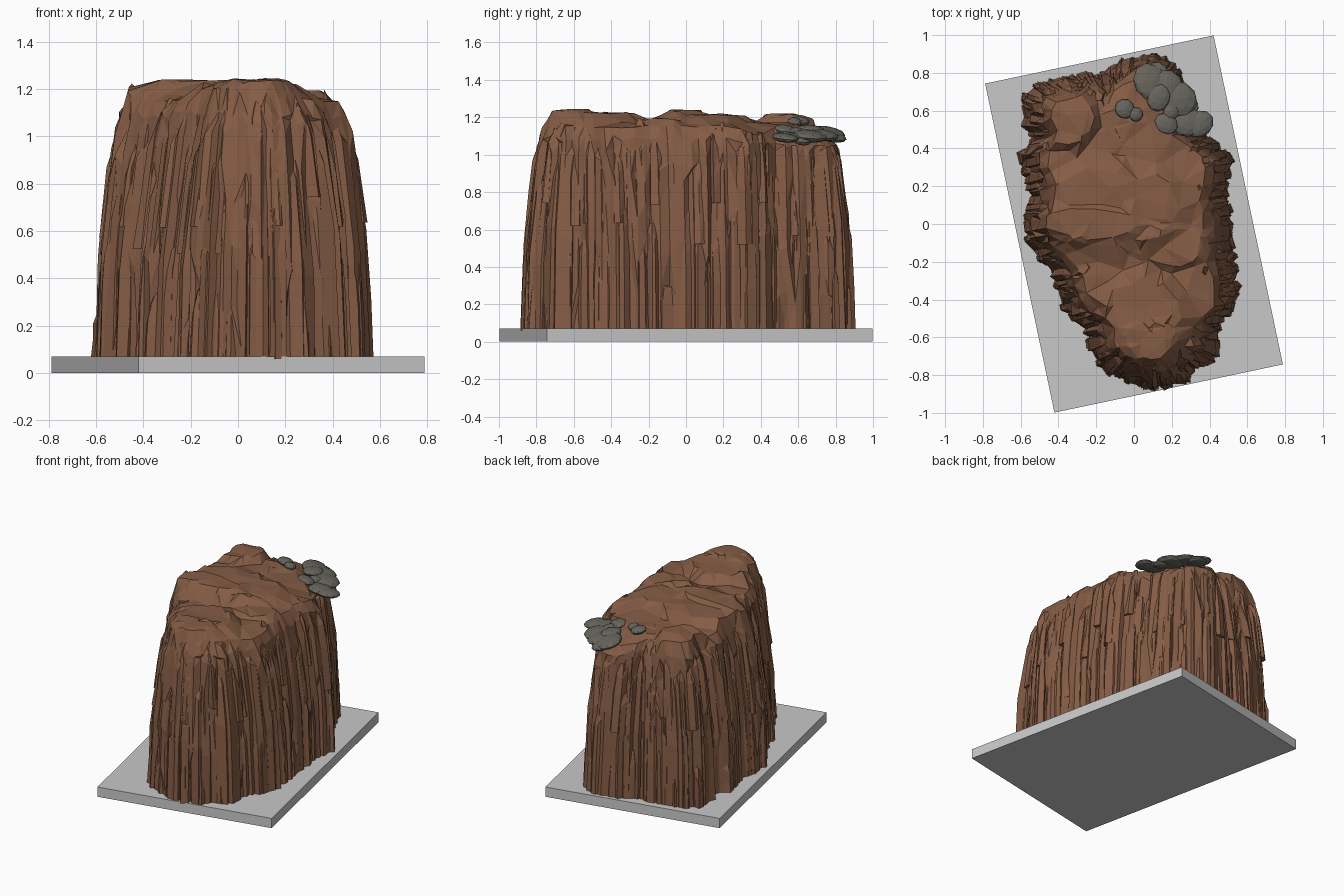
import bpy, bmesh, math, random
from mathutils import Vector, Matrix
from mathutils.geometry import delaunay_2d_cdt, intersect_point_line

if "Cube" in bpy.data.objects:
    bpy.data.objects.remove(bpy.data.objects["Cube"])

random.seed(7)
R = random.uniform


def material(name, rgb):
    m = bpy.data.materials.new(name)
    m.diffuse_color = (*rgb, 1)
    m.use_nodes = True
    m.node_tree.nodes["Principled BSDF"].inputs["Base Color"].default_value = m.diffuse_color
    return m


BROWN = material("rock brown", (0.235, 0.108, 0.060))
GREY = material("stone grey", (0.135, 0.128, 0.108))
PALE = material("plinth grey", (0.58, 0.58, 0.58))


def finish(bm, name, mat):
    bmesh.ops.recalc_face_normals(bm, faces=bm.faces)
    me = bpy.data.meshes.new(name)
    bm.to_mesh(me)
    bm.free()
    me.materials.append(mat)
    ob = bpy.data.objects.new(name, me)
    bpy.context.collection.objects.link(ob)
    return ob


# Plinth: a slab turned about 12 degrees
bm = bmesh.new()
bmesh.ops.create_cube(bm, size=1, matrix=Matrix.Rotation(math.radians(11.9), 4, 'Z')
                      @ Matrix.Translation((0, 0, 0.035)) @ Matrix.Diagonal((1.236, 1.78, 0.07, 1)))
finish(bm, "plinth", PALE)

# Cliff footprint, clockwise from the back
OUTLINE = [(.12, .90), (.21, .86), (.28, .74), (.33, .62), (.38, .46), (.53, .35), (.51, .2),
           (.52, 0), (.55, -.2), (.57, -.4), (.47, -.5), (.45, -.7), (.33, -.8), (.15, -.9),
           (0, -.86), (-.15, -.8), (-.23, -.7), (-.27, -.55), (-.38, -.45), (-.43, -.3),
           (-.5, -.2), (-.61, -.02), (-.55, .12), (-.62, .34), (-.55, .45), (-.59, .55),
           (-.59, .7), (-.45, .76), (-.27, .81), (-.2, .76), (-.1, .85), (0, .89)]
PTS = [Vector(p) for p in OUTLINE]
SEGS = [(PTS[i], PTS[(i + 1) % len(PTS)]) for i in range(len(PTS))]
LENGTH = sum((b - a).length for a, b in SEGS)


def along(t):
    """Point on the footprint at fraction t of its length."""
    d = (t % 1) * LENGTH
    for a, b in SEGS:
        n = (b - a).length
        if d <= n:
            return a.lerp(b, d / n)
        d -= n
    return PTS[0].copy()


def spine(p):
    """Nearest point on the middle line of the cliff."""
    a, b = Vector((.08, -.55)), Vector((-.1, .5))
    q, f = intersect_point_line(p, a, b)[:2]
    return a.lerp(b, min(1, max(0, f)))


def inset(p, d):
    return p + (spine(p) - p).normalized() * d


def setback(z):
    """How far the wall leans in at height z."""
    keys = [(0, 0), (.5, .012), (.8, .04), (1.0, .065), (1.12, .09), (1.3, .14)]
    for (z0, d0), (z1, d1) in zip(keys, keys[1:]):
        if z <= z1:
            return d0 + (d1 - d0) * (z - z0) / (z1 - z0)
    return .14


def ramp(v):
    v = min(1, max(0, v))
    return v * v * (3 - 2 * v)


# Raised plates on the summit: centre, radii, rise
PLATES = [(.05, -.5, .25, .27, .055), (-.12, .1, .42, .26, .045), (-.25, 0, .32, .10, .022),
          (-.37, .56, .19, .17, .045), (.2, -.12, .2, .12, .02), (.08, -.62, .15, .12, .015)]


def summit(p):
    z = 1.168 - .10 * ramp((p.x + p.y - .55) / .4)
    for cx, cy, rx, ry, h in PLATES:
        d = math.hypot((p.x - cx) / rx, (p.y - cy) / ry)
        z += h * ramp((1.05 - d) / .22)
    return z


# Cliff core: jagged lofted wall
bm = bmesh.new()
N = 120
LEVELS = [.06, .28, .5, .7, .86, 1.0, 1.09]
base = [along((i + R(-.3, .3)) / N) for i in range(N)]
groove = [R(0, .045) for _ in range(N)]
rings = []
for k, z in enumerate(LEVELS):
    ring = []
    for i, p in enumerate(base):
        if R(0, 1) < .35:
            groove[i] = R(0, .045)
        last = k == len(LEVELS) - 1
        zz = z if k == 0 else z + R(-.07, .07) * (.3 if last else 1)
        if last:
            zz = min(zz, summit(p) - .02)
        q = inset(p, setback(zz) + (.015 + .4 * groove[i] if last else groove[i]))
        ring.append(bm.verts.new((q.x, q.y, zz)))
    rings.append(ring)
for lo, hi in zip(rings, rings[1:]):
    for i in range(N):
        j = (i + 1) % N
        a, b, c, d = lo[i], lo[j], hi[j], hi[i]
        tris = [(a, b, c), (a, c, d)] if R(0, 1) < .5 else [(a, b, d), (b, c, d)]
        for t in tris:
            bm.faces.new(t)
bm.faces.new(rings[0])

# Summit: irregular facets with crisp plate edges
rim = [v.co.xy for v in rings[-1]]
inner = [inset(p, R(.03, .06)) for p in rim[::2]]
inner += [p.lerp(spine(p), R(.25, 1) ** .8) for p in rim[::2]]
for cx, cy, rx, ry, h in PLATES:
    for s in (.83, 1.05):
        for i in range(13):
            a = i * math.tau / 13 + R(-.15, .15)
            r = s + R(-.04, .04)
            inner.append(Vector((cx + rx * r * math.cos(a), cy + ry * r * math.sin(a))))
vs, _, fs, orig, _, _ = delaunay_2d_cdt(rim + inner, [], [list(range(N))], 1, 1e-5)
made = {}
for f in fs:
    for i in f:
        if i not in made:
            src = [o for o in orig[i] if o < N]
            if src:
                made[i] = rings[-1][src[0]]
            else:
                near = min((vs[i] - r).length for r in rim)
                z = summit(vs[i]) - .03 * ramp(1 - near / .09) + R(-.006, .008)
                made[i] = bm.verts.new((vs[i].x, vs[i].y, z))
    if len({made[i] for i in f}) == 3:
        try:
            bm.faces.new([made[i] for i in f])
        except ValueError:
            pass
finish(bm, "cliff_core", BROWN)


# Rock columns: slanted, chipped prisms standing against the wall
def column(bm, t, z0, z1, r, out):
    p = along(t)
    z1 = min(z1, summit(inset(p, .1)) - .01)
    inward = (spine(p) - p).normalized()
    side = Vector((-inward.y, inward.x))
    n = random.choice((5, 6, 7))
    shape = [((i + R(-.3, .3)) * math.tau / n, R(.8, 1.1)) for i in range(n)]
    zm = z0 + (z1 - z0) * R(.4, .7)
    slant, tilt = R(.03, .10), R(-.04, .04)
    layers = []
    for z, s in ((z0, 1), (zm, R(.9, 1.05)), (z1 - .06, R(.78, .95)), (z1, R(.4, .6))):
        c = inset(p, setback(z) + r * .9 - out)
        ring = []
        for a, w in shape:
            u, v = math.cos(a) * w * s, math.sin(a) * w * s
            q = c + inward * u * r + side * v * r * .85
            dz = 0 if z == z0 else u * slant + v * tilt + R(-.015, .015)
            ring.append(bm.verts.new((q.x, q.y, z + dz)))
        layers.append(ring)
    for lo, hi in zip(layers, layers[1:]):
        for i in range(n):
            j = (i + 1) % n
            bm.faces.new((lo[i], lo[j], hi[j]))
            bm.faces.new((lo[i], hi[j], hi[i]))
    bm.faces.new(layers[0])
    bm.faces.new(layers[-1])


# name, count, bottom range, top range, radius range, reach range
TIERS = [("tall_columns", 70, (.06, .06), (.92, 1.16), (.05, .09), (-.015, .005)),
         ("low_columns", 56, (.06, .06), (.3, .82), (.035, .075), (-.005, .015)),
         ("upper_blocks", 34, (.5, .75), (.95, 1.12), (.035, .065), (-.01, .012))]
for name, count, bot, top, rad, reach in TIERS:
    bm = bmesh.new()
    for i in range(count):
        column(bm, (i + R(-.4, .4)) / count, R(*bot), R(*top), R(*rad), R(*reach))
    finish(bm, name, BROWN)

# Flat grey stones spilling over the back right edge: x, y, z, radius
STONES = [(.09, .75, 1.115, .10), (.17, .73, 1.105, .09), (.23, .66, 1.10, .10), (.13, .67, 1.135, .07),
          (.28, .54, 1.095, .085), (.35, .53, 1.09, .075), (.17, .53, 1.135, .065), (-.05, .61, 1.18, .055),
          (.01, .58, 1.175, .04), (.20, .60, 1.12, .05), (.12, .79, 1.09, .07), (.29, .62, 1.075, .055)]
bm = bmesh.new()
for x, y, z, r in STONES:
    tip = Matrix.Rotation(R(.1, .3), 4, Vector((-.6, .8, 0)))
    m = (Matrix.Translation((x, y, z)) @ tip @ Matrix.Rotation(R(0, 3), 4, 'Z')
         @ Matrix.Diagonal((r * R(.95, 1.1), r * R(.85, 1), max(.024, r * .33), 1)))
    bmesh.ops.create_icosphere(bm, subdivisions=2, radius=1, matrix=m)
finish(bm, "loose_stones", GREY)
